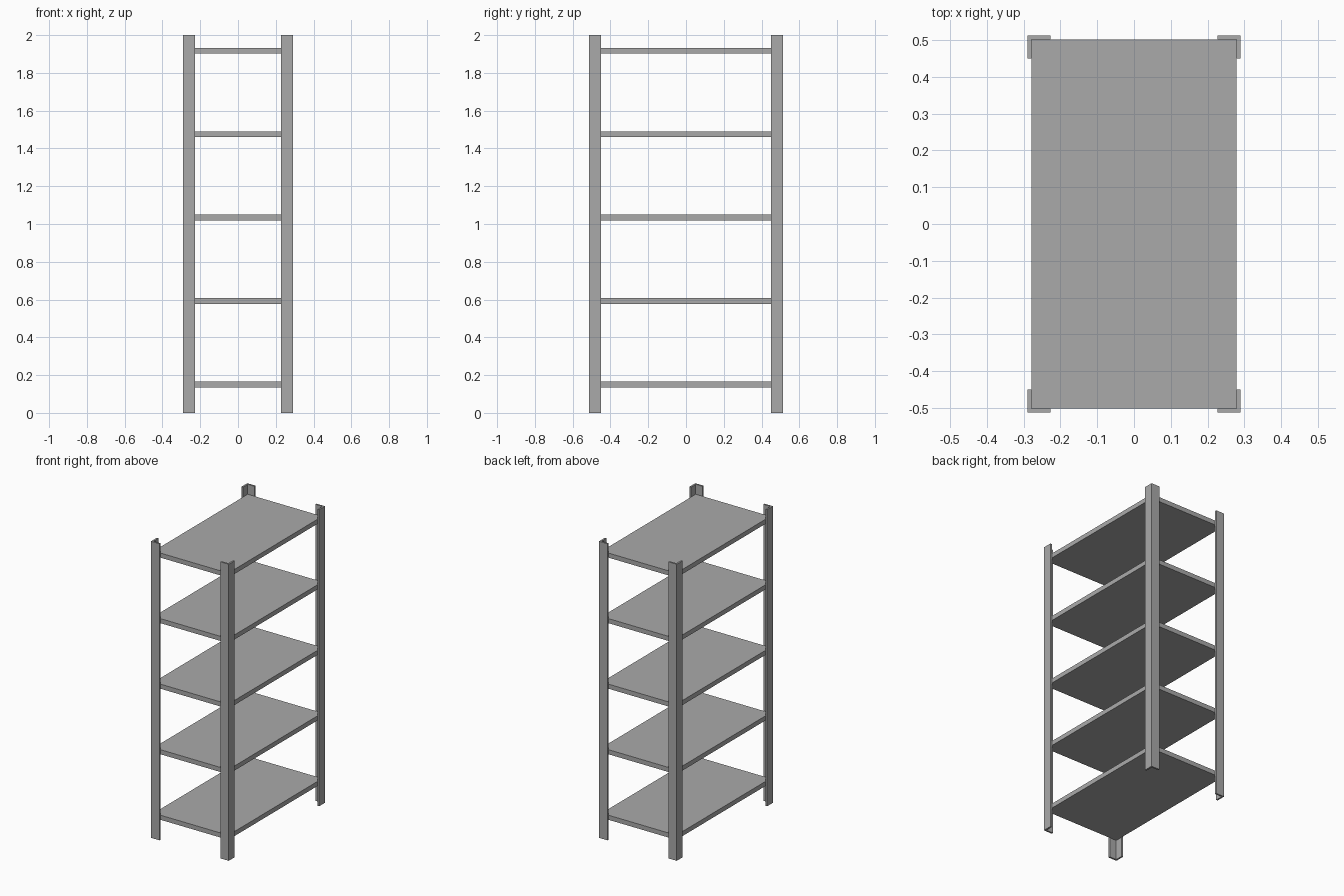
import bpy
import bmesh

cube = bpy.data.objects.get("Cube")
if cube:
    bpy.data.objects.remove(cube, do_unlink=True)

HALF_X, HALF_Y, HEIGHT = 0.29, 0.513, 2.0   # outer size of the rack
ARM, WALL = 0.0625, 0.0115                  # angle-iron post section
SHELF_T, SHELF_TOP, SHELF_STEP = 0.031, 1.933, 0.442

# Single grey paint
grey = bpy.data.materials.new("grey_steel")
grey.use_nodes = True
colour = (0.4, 0.4, 0.4, 1)
grey.diffuse_color = colour
grey.node_tree.nodes["Principled BSDF"].inputs["Base Color"].default_value = colour


def prism(name, outline, z0, z1):
    """Extrude a flat xy outline from z0 up to z1."""
    bm = bmesh.new()
    face = bm.faces.new([bm.verts.new((x, y, z0)) for x, y in outline])
    top = bmesh.ops.extrude_face_region(bm, geom=[face])["geom"]
    verts = [v for v in top if isinstance(v, bmesh.types.BMVert)]
    bmesh.ops.translate(bm, verts=verts, vec=(0, 0, z1 - z0))
    bmesh.ops.recalc_face_normals(bm, faces=bm.faces)
    mesh = bpy.data.meshes.new(name)
    bm.to_mesh(mesh)
    bm.free()
    mesh.materials.append(grey)
    obj = bpy.data.objects.new(name, mesh)
    bpy.context.collection.objects.link(obj)
    return obj


# L-section corner posts, mirrored to the four corners
section = [(0, 0), (ARM, 0), (ARM, WALL), (WALL, WALL), (WALL, ARM), (0, ARM)]
for side, sx in (("left", 1), ("right", -1)):
    for end, sy in (("back", 1), ("front", -1)):
        outline = [(sx * (HALF_X - a), sy * (HALF_Y - b)) for a, b in section]
        prism(f"{end}_{side}_post", outline, 0, HEIGHT)

# Five flat shelves nested inside the posts
sx, sy = HALF_X - WALL, HALF_Y - WALL
board = [(-sx, -sy), (sx, -sy), (sx, sy), (-sx, sy)]
for i in range(5):
    top = SHELF_TOP - SHELF_STEP * (4 - i)
    prism(f"shelf_{i + 1}", board, top - SHELF_T, top)
